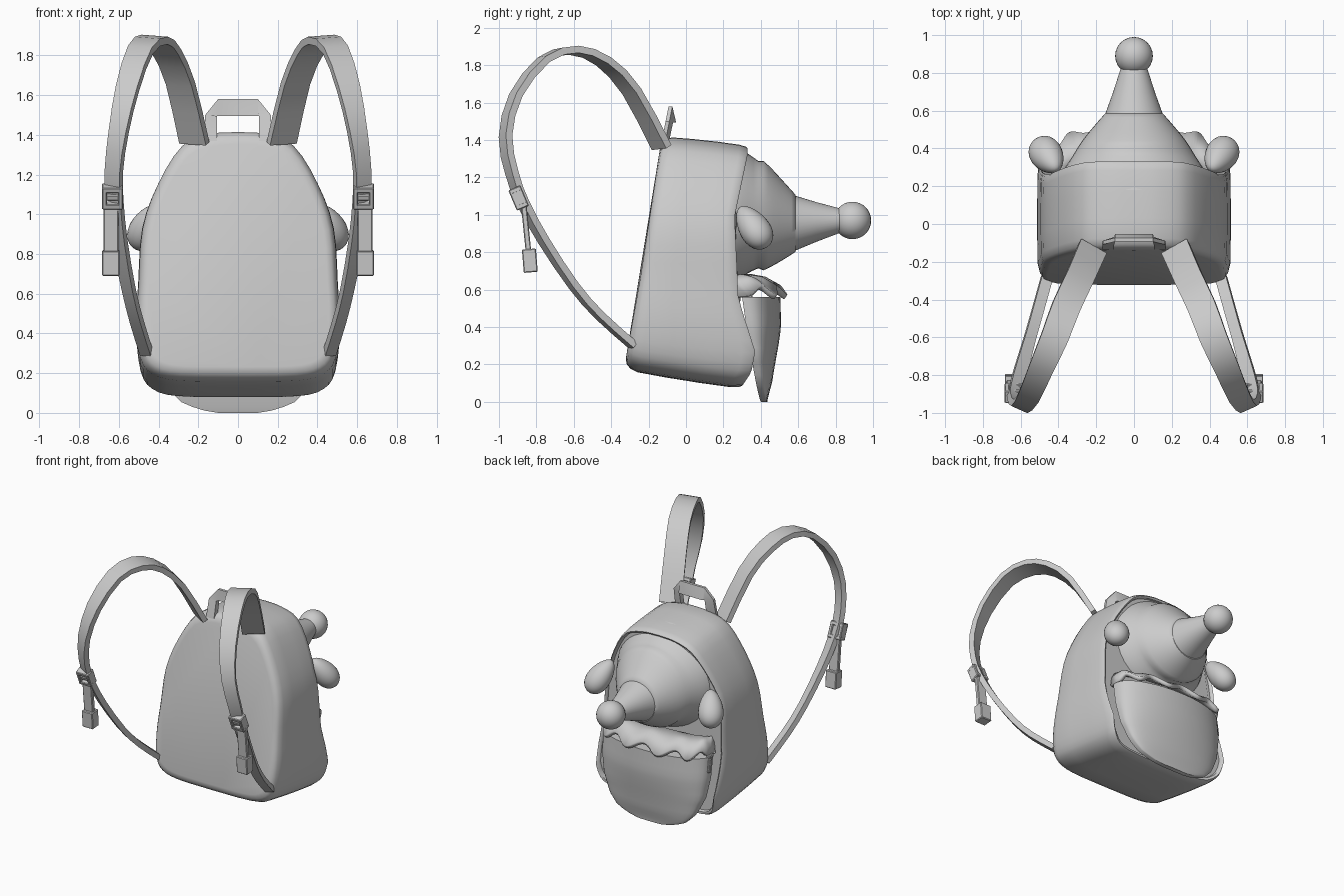
import bpy, bmesh
from math import sin, cos, pi, sqrt
from mathutils import Vector, Matrix

cube = bpy.data.objects.get("Cube")
if cube:
    bpy.data.objects.remove(cube, do_unlink=True)

grey = bpy.data.materials.new("plain_grey")
grey.use_nodes = True
colour = (0.6, 0.6, 0.6, 1)
grey.diffuse_color = colour
grey.node_tree.nodes["Principled BSDF"].inputs["Base Color"].default_value = colour


def finish(name, bm, angle=40):
    """Turn a bmesh into a shaded, coloured object."""
    bmesh.ops.recalc_face_normals(bm, faces=bm.faces)
    mesh = bpy.data.meshes.new(name)
    bm.to_mesh(mesh)
    bm.free()
    mesh.materials.append(grey)
    obj = bpy.data.objects.new(name, mesh)
    bpy.context.collection.objects.link(obj)
    bpy.ops.object.select_all(action="DESELECT")
    obj.select_set(True)
    bpy.context.view_layer.objects.active = obj
    bpy.ops.object.shade_smooth_by_angle(angle=angle * pi / 180)
    return obj


def loft(name, rings, angle=40):
    """Skin closed rings of points and cap both ends."""
    bm = bmesh.new()
    loops = [[bm.verts.new(p) for p in ring] for ring in rings]
    for a, b in zip(loops, loops[1:]):
        for i in range(len(a)):
            j = (i + 1) % len(a)
            bm.faces.new((a[i], a[j], b[j], b[i]))
    bm.faces.new(loops[0])
    bm.faces.new(loops[-1])
    return finish(name, bm, angle)


def ball(name, centre, size, axis=(0, 0, 1), taper=0):
    bm = bmesh.new()
    bmesh.ops.create_uvsphere(bm, u_segments=24, v_segments=16, radius=1)
    turn = Vector(axis).to_track_quat("Z", "Y")
    for v in bm.verts:
        k = 1 + taper * v.co.z
        v.co = Vector(centre) + turn @ Vector((v.co.x * size[0] * k, v.co.y * size[1] * k, v.co.z * size[2]))
    return finish(name, bm, 60)


def box(name, centre, size, tilt=0):
    bm = bmesh.new()
    bmesh.ops.create_cube(bm, size=1)
    m = Matrix.Translation(centre) @ Matrix.Rotation(tilt, 4, "X") @ Matrix.Diagonal((*size, 1))
    bmesh.ops.transform(bm, matrix=m, verts=bm.verts)
    bmesh.ops.bevel(bm, geom=bm.edges[:], offset=0.005, segments=1, affect="EDGES")
    return finish(name, bm, 30)


def table(points, z):
    """Linear interpolation in a short list of pairs."""
    for (a, p), (b, q) in zip(points, points[1:]):
        if z <= b:
            return p + (q - p) * max(0, (z - a) / (b - a))
    return points[-1][1]


def smooth_path(points, steps):
    """Catmull-Rom resampling."""
    pts = [Vector(p) for p in points]
    pts = [2 * pts[0] - pts[1]] + pts + [2 * pts[-1] - pts[-2]]
    out = []
    for a, b, c, d in zip(pts, pts[1:], pts[2:], pts[3:]):
        for s in range(steps):
            t = s / steps
            out.append(0.5 * (2 * b + (c - a) * t + (2 * a - 5 * b + 4 * c - d) * t ** 2
                              + (3 * b - a - 3 * c + d) * t ** 3))
    return out + [pts[-2]]


# Bag shell: an arched outline lofted from the flat front panel to the rear rim
half = smooth_path([(0, 1.42, 0), (.14, 1.41, 0), (.28, 1.35, 0), (.4, 1.16, 0), (.48, .93, 0), (.5, .65, 0),
                    (.51, .4, 0), (.49, .2, 0), (.43, .11, 0), (.3, .075, 0), (0, .07, 0)], 3)
outline = [(p.x, p.y) for p in half] + [(-p.x, p.y) for p in half[-2:0:-1]]
rear = [(.07, .29), (.16, .35), (.27, .37), (.55, .28), (1, .26), (1.37, .33)]


def shell_ring(t, scale):
    ring = []
    for x, z in outline:
        x, z = x * scale, .75 + (z - .75) * scale
        low = min(1, max(0, (.7 - z) / .6))
        high = min(1, max(0, (z - .9) / .5))
        front = -.305 + .15 * (z - .25)
        ring.append((x, front + (table(rear, z) - front) * t, z + (1 - t) * .1 * low - t * .05 * high))
    return ring


profile = [(0, .9), (.015, .95), (.05, .98), (.12, 1), (.35, 1.005), (.65, 1.005), (.9, 1), (.98, .99), (1, .975),
           (.985, .955), (.95, .95)]
loft("bag_shell", [shell_ring(t, s) for t, s in profile], 50)


# Head with conical snout: round rings along the depth
def disc(y, z, rx, rz):
    return [(rx * cos(i * pi / 20), y, z + rz * sin(i * pi / 20)) for i in range(40)]


head = smooth_path([(.18, 1.01, .41), (.27, 1.01, .38), (.36, 1.005, .325), (.44, .99, .275),
                    (.52, .97, .21), (.585, .955, .153)], 3)
loft("head", [disc(p.x, p.y, p.z, p.z * .93 if p.x < .4 else p.z) for p in head], 50)
loft("snout", [disc(.575, .955, .155, .15), disc(.7, .962, .11, .105), disc(.84, .97, .065, .06)])
ball("nose", (0, .89, .97), (.1, .1, .1))

# Pocket: rounded flap bulging to the rear
width = [(0, .1), (.015, .19), (.05, .28), (.12, .35), (.25, .41), (.4, .435), (.56, .435)]
bulge = [(0, .005), (.1, .055), (.2, .09), (.3, .125), (.4, .155), (.56, .175)]
rings = []
for i in range(17):
    z = .56 * (i / 16) ** 1.4
    w, b, edge = table(width, z), table(bulge, z), .43 - .1 * (z / .56) ** .8
    arc = [(-w * cos(k * pi / 20), edge + b * sin(k * pi / 20), z) for k in range(21)]
    rings.append(arc + [(w, edge - .03, z), (-w, edge - .03, z)])
loft("pocket", rings, 50)

# Scalloped frill between head and pocket
bm = bmesh.new()
rows = []
for i in range(61):
    a = pi * i / 60
    wave = cos(a * 10)
    s = sqrt(max(0, sin(a)))
    inner = Vector((.38 * cos(a), .24 + .1 * s, .67))
    outer = Vector((.42 * cos(a), .27 + (.25 + .02 * wave) * s, .585 - .025 * wave))
    mid = (inner + outer) / 2 + Vector((0, 0, .015))
    rows.append([bm.verts.new(p) for p in (inner, mid, outer)])
for a, b in zip(rows, rows[1:]):
    for k in range(2):
        bm.faces.new((a[k], a[k + 1], b[k + 1], b[k]))
frill = finish("frill", bm, 60)
solid = frill.modifiers.new("thickness", "SOLIDIFY")
solid.thickness = .03
solid.offset = 0

# Zip pull at the right end of the pocket opening
box("zip_slider", (-.43, .33, .565), (.03, .05, .025))
box("zip_pull", (-.44, .35, .5), (.015, .03, .1), .15)

# Carry handle: a flat arch leaning slightly
arch = [(.17, 1.37, .105), (.165, 1.5, .105), (.1, 1.58, .1)]
arch_rings = []
for side in (1, -1):
    for x, z, inner in arch[::side]:
        low = min(z, 1.495)
        y = -.125 + .2 * (z - 1.37)
        arch_rings.append([(side * x, y - .01, z), (side * x, y + .01, z),
                           (side * inner, y + .03, low), (side * inner, y - .01, low)])
loft("carry_handle", arch_rings, 30)

# Shoulder straps: position, then width along the loop
route = [(.22, -.13, 1.36), (.29, -.29, 1.66), (.36, -.44, 1.82), (.42, -.6, 1.88), (.49, -.76, 1.83),
         (.555, -.91, 1.64), (.6, -.965, 1.42), (.625, -.93, 1.22), (.62, -.87, 1.06),
         (.595, -.76, .86), (.55, -.6, .62), (.51, -.46, .46), (.46, -.28, .3)]
widths = [.155, .15, .15, .145, .13, .115, .095, .085, .08, .07, .06, .06, .06]
hub = Vector((.42, -.45, 1.1))
path = smooth_path(route, 2)
sizes = [w.x for w in smooth_path([(w, 0, 0) for w in widths], 2)]
for side, word in ((1, "left"), (-1, "right")):
    strap = []
    for i, p in enumerate(path):
        along = (path[min(i + 1, len(path) - 1)] - path[max(i - 1, 0)]).normalized()
        across = along.cross(p - hub).normalized()
        out = across.cross(along).normalized() * .019
        across *= sizes[i] / 2
        strap.append([(side * q.x, q.y, q.z) for q in
                      (p + across + out, p - across + out, p - across - out, p + across - out)])
    loft(word + "_shoulder_strap", strap, 35)

    # Buckle frame with centre bar, and the hanging strap end
    tilt = Matrix.Rotation(.4, 3, "X")
    centre = Vector((side * .632, -.895, 1.09))
    for part, shift, size in (("top", (0, 0, .045), (.105, .07, .028)),
                              ("bottom", (0, 0, -.045), (.105, .07, .028)),
                              ("inner", (-.04, 0, 0), (.024, .07, .11)),
                              ("outer", (.04, 0, 0), (.024, .07, .11)),
                              ("bar", (0, -.01, 0), (.09, .03, .03))):
        box(word + "_buckle_" + part, centre + tilt @ Vector(shift), size, .4)
    box(word + "_strap_tail", (side * .64, -.855, .93), (.075, .03, .28), .1)
    box(word + "_strap_tip", (side * .64, -.835, .755), (.088, .075, .125), .08)

    # Drooping ear
    ball(word + "_ear", (side * .458, .36, .935), (.085, .08, .135), (side * .07, .1, -.15), .22)
